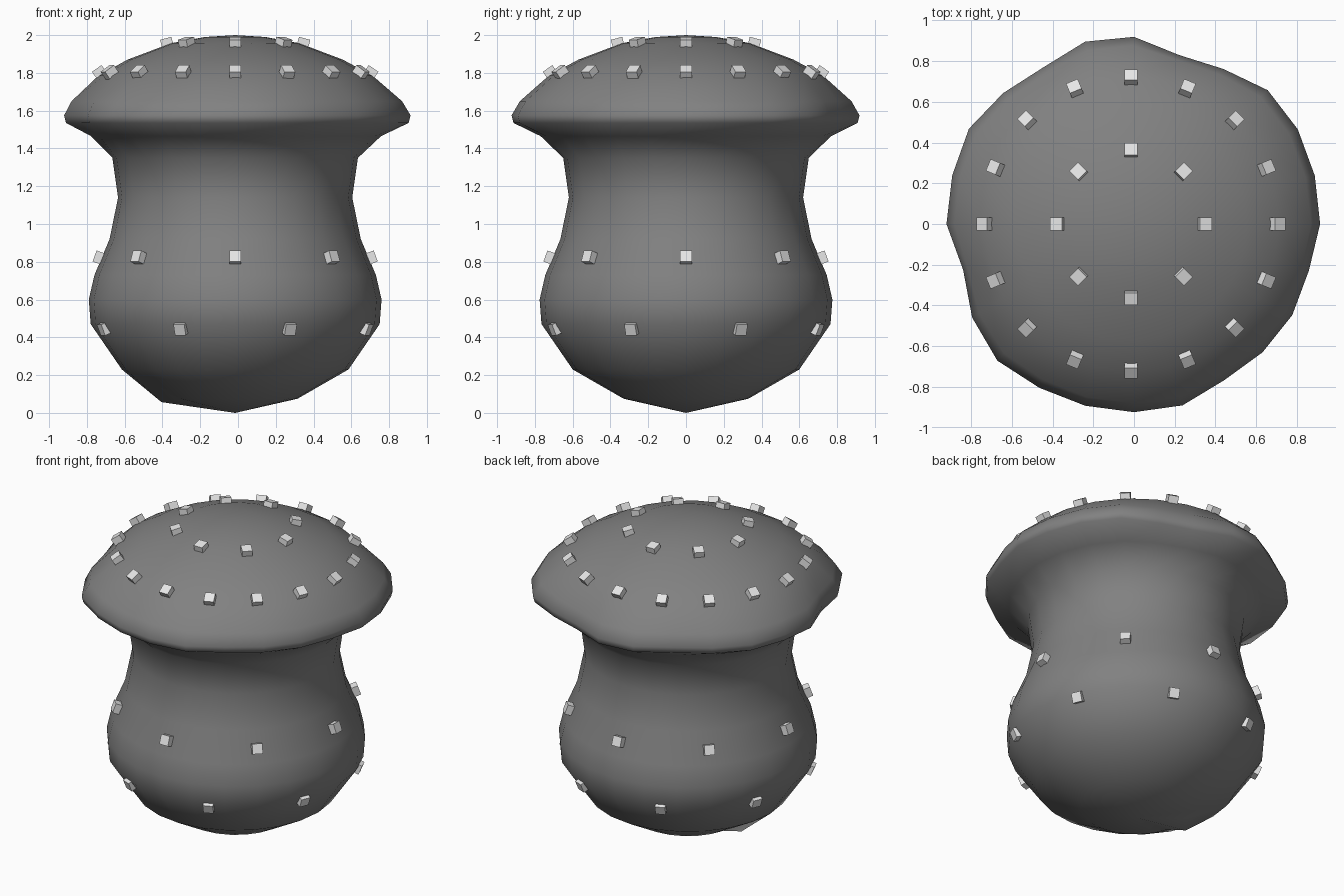
import bpy
import bmesh
from math import sin, cos, pi, radians
from mathutils import Matrix, Vector

cube = bpy.data.objects.get("Cube")
if cube:
    bpy.data.objects.remove(cube, do_unlink=True)


def make_material(name, value):
    mat = bpy.data.materials.new(name)
    mat.use_nodes = True
    colour = (value, value, value, 1.0)
    mat.diffuse_color = colour
    mat.node_tree.nodes["Principled BSDF"].inputs["Base Color"].default_value = colour
    return mat


def add_object(name, bm, mat, smooth):
    bmesh.ops.recalc_face_normals(bm, faces=bm.faces)
    for face in bm.faces:
        face.smooth = smooth
    mesh = bpy.data.meshes.new(name)
    bm.to_mesh(mesh)
    bm.free()
    mesh.materials.append(mat)
    obj = bpy.data.objects.new(name, mesh)
    bpy.context.collection.objects.link(obj)
    return obj


grey = make_material("mid grey", 0.22)
white = make_material("off white", 0.8)

AXIS_X = -0.015

# Wavy cap rim: radius every 15 degrees, counter-clockwise from +x
RIM = [.91, .915, .925, .925, .875, .855, .915, .923, .885, .905, .932, .92,
       .917, .865, .914, .945, .925, .92, .92, .918, .882, .888, .893, .885]
RIM_MEAN = sum(RIM) / len(RIM)

# Body profile: radius, height, share of rim waviness
PROFILE = [(.33, .075, 0), (.60, .23, 0), (.765, .47, 0), (.775, .6, 0),
           (.745, .73, 0), (.665, .92, 0), (.62, 1.14, 0), (.65, 1.35, 0),
           (.765, 1.465, .4), (.9, 1.535, 1), (.91, 1.575, 1),
           (.87, 1.65, .75), (.725, 1.785, .15), (.57, 1.87, 0),
           (.34, 1.957, 0), (.16, 1.99, 0)]


def ring_point(radius, z, wave, i):
    angle = 2 * pi * i / len(RIM)
    r = radius * (1 + wave * (RIM[i] / RIM_MEAN - 1))
    return Vector((r * cos(angle) + AXIS_X * (1 - wave), r * sin(angle), z))


# Mushroom stem and cap as one smooth skin
bm = bmesh.new()
rings = [[bm.verts.new(ring_point(*row, i)) for i in range(len(RIM))] for row in PROFILE]
# Small lopsided bulge under the base
rings[0][len(RIM) // 2].co += Vector((-.06, 0, -.018))
bottom = bm.verts.new((AXIS_X, 0, 0))
top = bm.verts.new((AXIS_X, 0, 2))
for i in range(len(RIM)):
    j = (i + 1) % len(RIM)
    for low, high in zip(rings, rings[1:]):
        bm.faces.new((low[i], low[j], high[j], high[i]))
    bm.faces.new((bottom, rings[0][j], rings[0][i]))
    bm.faces.new((top, rings[-1][i], rings[-1][j]))
add_object("mushroom_body", bm, grey, True)


# Rings of small cube studs facing out along the surface
def stud_ring(name, count, radius, z, elevation, offset=0.0):
    bm = bmesh.new()
    for k in range(count):
        angle = 2 * pi * (k + offset) / count
        place = (Matrix.Translation((AXIS_X, 0, 0))
                 @ Matrix.Rotation(angle, 4, 'Z')
                 @ Matrix.Translation((radius, 0, z))
                 @ Matrix.Rotation(-radians(elevation), 4, 'Y'))
        bmesh.ops.create_cube(bm, size=0.062, matrix=place)
    add_object(name, bm, white, False)


stud_ring("cap_top_studs", 8, .36, 1.953, 75)
stud_ring("cap_outer_studs", 16, .715, 1.798, 55)
stud_ring("stem_upper_studs", 8, .715, .82, 20)
stud_ring("stem_lower_studs", 8, .74, .45, -22, 0.5)
